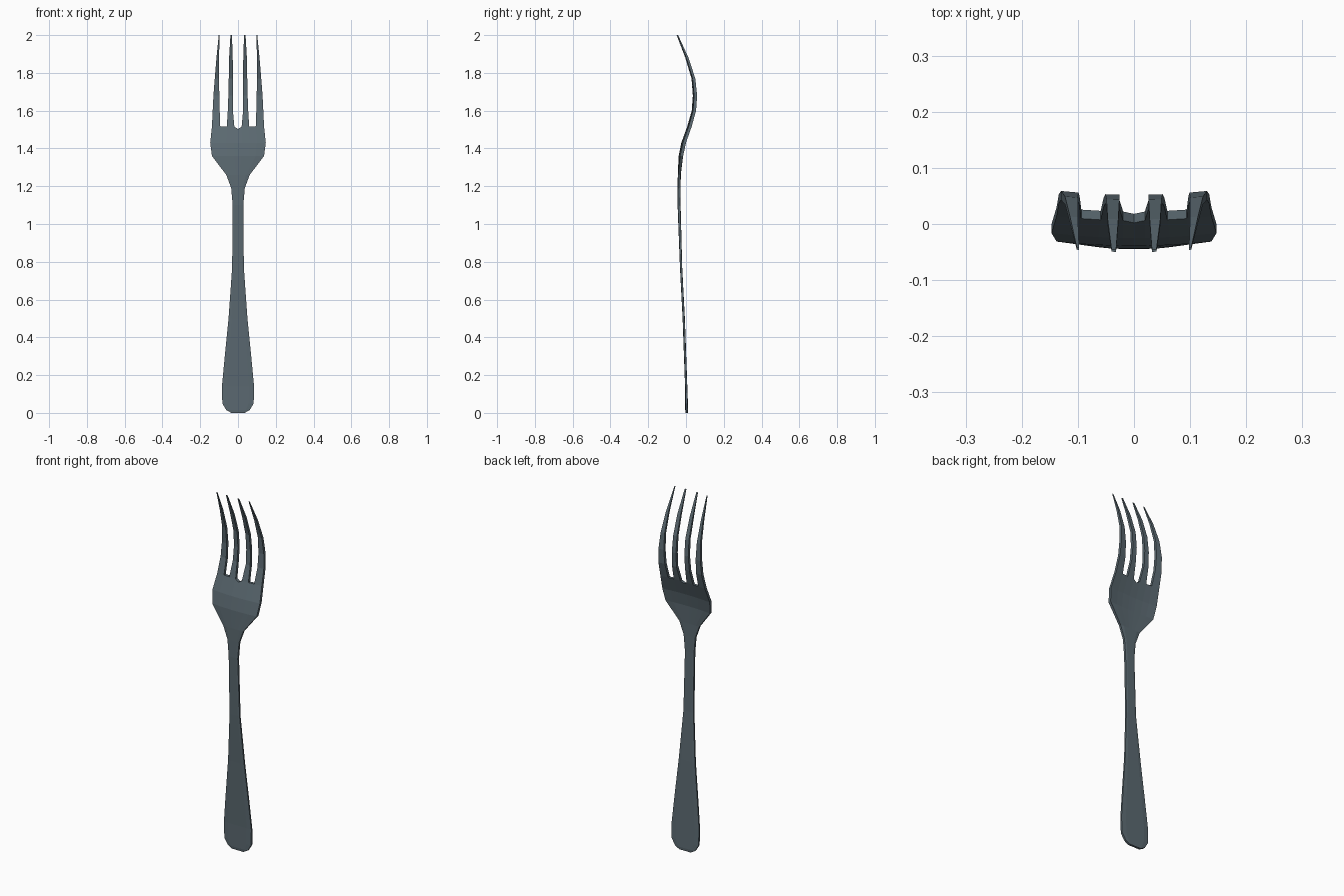
import bpy, bmesh

if "Cube" in bpy.data.objects:
    bpy.data.objects.remove(bpy.data.objects["Cube"])

# Steel colour
steel = bpy.data.materials.new("dark steel")
steel.diffuse_color = (0.105, 0.142, 0.165, 1)
steel.use_nodes = True
steel.node_tree.nodes["Principled BSDF"].inputs["Base Color"].default_value = steel.diffuse_color


def lerp(table, z):
    for (z0, a), (z1, b) in zip(table, table[1:]):
        if z <= z1:
            return a + (b - a) * max(0, z - z0) / (z1 - z0)
    return table[-1][1]


# Side profile: centreline y and half thickness by height
CURVE = [(0, .004), (.14, .001), (.5, -.012), (.77, -.026), (1, -.037), (1.25, -.036),
         (1.36, -.031), (1.43, -.017), (1.515, .014), (1.6, .038), (1.68, .044),
         (1.77, .036), (1.88, .002), (2, -.048)]
HALF = [(0, .008), (.14, .006), (.77, .006), (1.1, .008), (1.3, .008), (1.43, .008),
        (1.68, .008), (1.88, .006), (2, .002)]
# Half width of the handle and bowl by height
WIDTH = [(0, .035), (.015, .062), (.05, .083), (.14, .085), (.3, .07), (.5, .05),
         (.77, .031), (1.1, .028), (1.19, .036), (1.26, .062), (1.36, .138),
         (1.43, .147), (1.515, .138)]
# Tine edges (height, inner x, outer x)
OUTER = [(1.6, .097, .134), (1.68, .099, .13), (1.77, .1, .123), (1.88, .1, .114), (2, .098, .102)]
INNER = [(1.6, .027, .054), (1.68, .026, .051), (1.77, .026, .049), (1.88, .028, .047), (2, .032, .04)]
COLS = [-1, -.68, -.43, -.14, 0, .14, .43, .68, 1]

bm = bmesh.new()


def vert(x, z):
    cup = .008 * (x / .14) ** 2 if z > 1.3 else 0
    return bm.verts.new((x, lerp(CURVE, z) + cup, z))


# Handle and bowl sheet
prev = None
for z, w in WIDTH:
    row = [vert(c * w, z) for c in COLS]
    if prev:
        for i in range(len(COLS) - 1):
            bm.faces.new((prev[i], prev[i + 1], row[i + 1], row[i]))
    prev = row
top = prev
top[4].co.z -= .012
top[4].co.y -= .004

# Four tines grown from the top edge of the bowl, mirrored left and right
for side in (-1, 1):
    for table, i in ((OUTER, 3), (INNER, 1)):
        a, b = (top[4 + side * i], top[4 + side * (i + 1)])
        for z, x0, x1 in table:
            c, d = vert(side * x0, z), vert(side * x1, z)
            bm.faces.new((a, b, d, c) if side > 0 else (b, a, c, d))
            a, b = c, d

# Give the sheet its varying thickness, thinner at the rims of the handle
rim = {v for v in bm.verts if v.is_boundary and v.co.z < 1.3}
scale = {v: (.75 if v in rim else 1) for v in bm.verts}
half = {v: lerp(HALF, v.co.z) * scale[v] for v in bm.verts}
front = list(bm.verts)
key = {tuple(round(c, 5) for c in v.co): half[v] for v in front}
new = bmesh.ops.extrude_face_region(bm, geom=list(bm.faces), use_keep_orig=True)
back = {g for g in new["geom"] if isinstance(g, bmesh.types.BMVert)}
for v in bm.verts:
    t = key[tuple(round(c, 5) for c in v.co)]
    v.co.y += t if v in back else -t
bmesh.ops.recalc_face_normals(bm, faces=bm.faces)

mesh = bpy.data.meshes.new("fork")
bm.to_mesh(mesh)
bm.free()
mesh.materials.append(steel)
fork = bpy.data.objects.new("fork", mesh)
bpy.context.collection.objects.link(fork)
